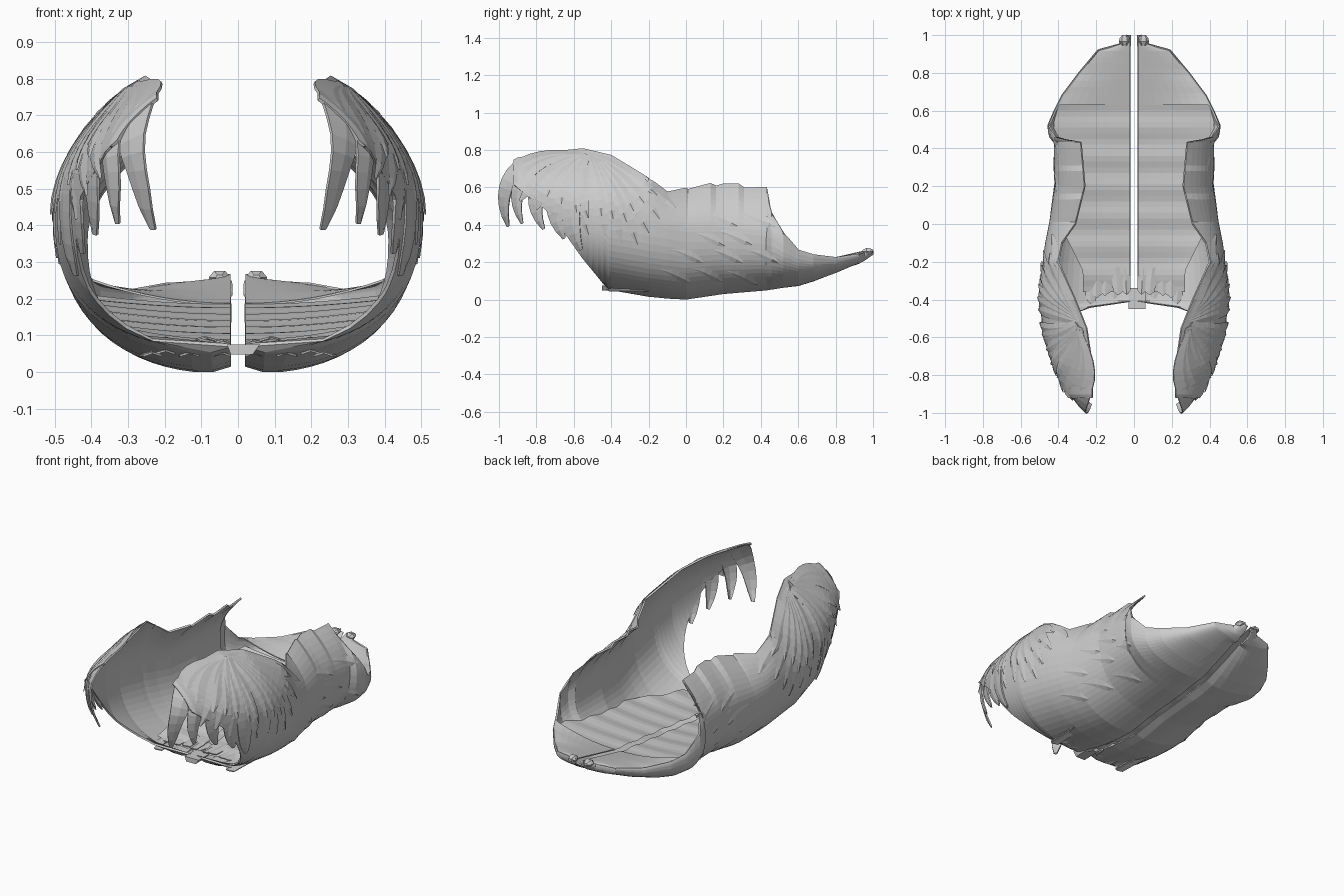
import bpy, math, random
from mathutils import Vector

if "Cube" in bpy.data.objects:
    bpy.data.objects.remove(bpy.data.objects["Cube"])
random.seed(4)

# Stations along the body: y, bottom z, half width, widest z, top edge x, top edge z
ST = [(-1.0, .30, .28, .57, .22, .70), (-.9, .25, .36, .56, .22, .755),
      (-.75, .18, .425, .52, .22, .785), (-.55, .10, .48, .46, .25, .805),
      (-.4, .05, .495, .43, .31, .77), (-.2, .015, .48, .40, .40, .65),
      (-.1, .005, .465, .38, .38, .575), (0, 0, .445, .36, .31, .595),
      (.2, .03, .415, .36, .26, .62), (.43, .05, .42, .34, .28, .59),
      (.46, .055, .445, .33, .41, .46), (.52, .065, .455, .29, .45, .36),
      (.6, .075, .42, .24, .415, .265), (.68, .10, .38, .22, .375, .24),
      (.8, .145, .29, .21, .285, .225), (.92, .195, .19, .235, .185, .242),
      (.95, .21, .08, .24, .075, .25), (1.0, .245, .04, .258, .035, .265)]
# Lower edge of the wall where it rises towards the wing: y, z
LOW = [(-1, .68), (-.9, .60), (-.75, .48), (-.65, .36), (-.55, .22), (-.45, .10), (-.37, 0), (2, 0)]
P = 2.5


def lerp_table(table, y):
    y = min(max(y, table[0][0]), table[-1][0])
    for a, b in zip(table, table[1:]):
        if y <= b[0]:
            k = (y - a[0]) / (b[0] - a[0])
            return [p + (q - p) * k for p, q in zip(a[1:], b[1:])]


def wall_x(y, z):
    b, w, zm, xe, ze = lerp_table(ST, y)
    if z < zm:
        u = min(1, (zm - z) / (zm - b))
        return w * (1 - u ** P) ** (1 / P)
    k = min(1.05, (z - zm) / max(.004, ze - zm))
    return w - (w - xe) * k * k


def on_wall(y, z, off):
    x, zm = wall_x(y, z), lerp_table(ST, y)[2]
    n = Vector((x, 0, (z - zm) * .8)).normalized()
    return Vector((x, y, z)) + n * off


def make(name, verts, faces, thick=0, mirror=True):
    me = bpy.data.meshes.new(name)
    me.from_pydata([tuple(v) for v in verts], [], faces)
    ob = bpy.data.objects.new(name, me)
    bpy.context.collection.objects.link(ob)
    if thick:
        m = ob.modifiers.new("thickness", 'SOLIDIFY')
        m.thickness, m.offset = thick, 0
    if mirror:
        ob.modifiers.new("mirror", 'MIRROR')
    return ob


def grid_faces(rows, cols, base=0):
    return [(base + i * cols + j, base + i * cols + j + 1,
             base + (i + 1) * cols + j + 1, base + (i + 1) * cols + j)
            for i in range(rows - 1) for j in range(cols - 1)]


# Main shell: floor, side wall and wing membrane
ys = sorted(set([-.92 + 1.92 * i / 64 for i in range(65)] + [s[0] for s in ST[1:]]))
NL, NU = 18, 9
verts = []
for y in ys:
    b, w, zm, xe, ze = lerp_table(ST, y)
    low = lerp_table(LOW, y)[0]
    if .0 < y < .43:                        # ragged upper edge
        ze += .022 * ((y * 6.5) % 1) - .01
    t0 = 0
    if low > b:
        t0 = math.acos(min(1, max(0, (zm - low) / (zm - b))) ** (P / 2))
    for i in range(NL):
        t = t0 + (math.pi / 2 - t0) * i / (NL - 1)
        x = max(.02, w * math.sin(t) ** (2 / P))
        z = zm - (zm - b) * max(0, math.cos(t)) ** (2 / P)
        if y < .9:                          # edge beside the gap curls up
            z += .02 * max(0, 1 - (x - .02) / .09) ** 2
        verts.append((x, y, max(z, low) if low > zm else z))
    for i in range(1, NU + 1):
        z0 = max(zm, low)
        z = z0 + (ze - z0) * i / NU
        k = (z - zm) / max(.004, ze - zm)
        verts.append((w - (w - xe) * k * k, y, z))
make("shell", verts, grid_faces(len(ys), NL + NU), .01)


# Feather blades laid on the wall, drawn in side view along a cubic path
def add_blade(vs, fs, path, width, off0, off1, n=9, bend=0):
    base = len(vs)
    a, b, c, d = [Vector(p) for p in path]
    for i in range(n):
        t = i / (n - 1)
        s = 1 - t
        p = a * s**3 + b * 3*s*s*t + c * 3*s*t*t + d * t**3
        g = ((b - a) * s*s + (c - b) * 2*s*t + (d - c) * t*t).normalized()
        side = Vector((-g.y, g.x))
        wd = width * min(1, .45 + 1.3 * t) * (1 - t ** 5 * .85)
        off = off0 + (off1 - off0) * t
        for k, lift in ((-1, 0), (0, .005), (1, .002)):
            q = p + side * k * wd
            vs.append(on_wall(q.x, q.y, off + lift) - Vector((bend * t * t, 0, 0)))
    fs.extend(grid_faces(n, 3, base))


def straight(root, tip, bow=0):
    r, t = Vector(root), Vector(tip)
    d = t - r
    s = Vector((-d.y, d.x)) * bow
    return r, r + d / 3 + s, r + d * 2 / 3 + s, t


# Long free feathers at the wing front, tips curling inwards
vs, fs = [], []
for path, wd, bend in (
        (((-.60, .77), (-.88, .79), (-1.035, .64), (-.95, .395)), .04, .06),
        (((-.58, .77), (-.82, .77), (-.97, .62), (-.875, .41)), .038, .03),
        (((-.56, .77), (-.74, .73), (-.88, .58), (-.76, .38)), .046, .02),
        (((-.54, .77), (-.66, .70), (-.77, .52), (-.65, .33)), .052, .01),
        (((-.53, .77), (-.60, .66), (-.66, .45), (-.56, .27)), .05, 0)):
    add_blade(vs, fs, path, wd, .003, .008, 14, bend)
make("wing_front_feathers", vs, fs, .008)

# Fan of overlapping feathers from the shoulder, in two tiers
tips = [(-.90, .52), (-.81, .47), (-.71, .41), (-.60, .35), (-.52, .33), (-.43, .34), (-.35, .32),
        (-.26, .30), (-.20, .36), (-.13, .42), (-.05, .485)]
vs, fs = [], []
for tier, reach in enumerate((1, .75)):
    for i, tip in enumerate(tips):
        r = Vector((-.52 + .012 * (i - 5), .775 - .004 * abs(i - 5)))
        t = r + (Vector(tip) - r) * reach * random.uniform(.95, 1.02)
        add_blade(vs, fs, straight(r, t, .05 if i > 4 else -.10),
                  .036 - .006 * tier, .004, .009 + .005 * tier)
make("shoulder_fan_feathers", vs, fs)

# Sparse flat contour feathers over the side wall, sloping to the rear
vs, fs = [], []
for r in range(4):
    for c in range(5):
        y = -.36 + c * .19 + (r % 2) * .09 + random.uniform(-.03, .03)
        z = .18 + r * .10 - .03 * c / 5 + random.uniform(-.01, .01)
        b, w, zm, xe, ze = lerp_table(ST, y + .12)
        if z < b + .10 or z > ze - .08 or z > .52 + (y - .05) * .9 or y > .36:
            continue
        add_blade(vs, fs, straight((y, z), (y + .17, z - .07), .04), .03, 0, .006, 6)
make("body_contour_feathers", vs, fs)

# Raised inner floor with a gentle wave, running back to the tail cover
vs, rows, n = [], 34, 8
for i in range(rows):
    y = -.36 + .99 * i / (rows - 1)
    zc = .075 + .11 * i / (rows - 1) + .004 * math.sin(y * 40)
    for j in range(n):
        k = j / (n - 1)
        z = zc + .025 * k * k
        edge = min(wall_x(y, z) - .008, .27 + max(0, y + .25) * .5)
        vs.append((.02 + (edge - .02) * k, y, z))
make("inner_floor", vs, grid_faces(rows, n))

# Upper sheet over the tail
vs, n = [], 9
for i in range(12):
    y = .63 + .35 * i / 11
    b, w, zm, xe, ze = lerp_table(ST, y)
    zc = .185 + .08 * (i / 11)
    for j in range(n):
        k = j / (n - 1)
        vs.append((.02 + (w - .025) * k, y, zc + (ze - .004 - zc) * k * k))
make("tail_cover", vs, grid_faces(12, n), .006)

# Small knobs at the tail end
vs = []
for i, (y, r) in enumerate(((.945, .012), (.965, .03), (.985, .026), (1.0, .012))):
    for k in range(6):
        a = k * math.pi / 3
        vs.append((.05 + r * math.cos(a), y, .258 + .7 * r * math.sin(a)))
fs = [(i * 6 + k, i * 6 + (k + 1) % 6, i * 6 + 6 + (k + 1) % 6, i * 6 + 6 + k)
      for i in range(3) for k in range(6)] + [tuple(range(5, -1, -1)), tuple(range(18, 24))]
make("tail_knob", vs, fs)

# Ragged feather ends at the front of the floor
vs, fs = [], []
for layer in range(2):
    for i in range(5):
        x = .05 + i * .048
        dx, end = random.uniform(-.015, .01), -.37 - .012 * i + random.uniform(-.02, .015)
        z, base = .045 + .035 * layer, len(vs)
        for y, s in ((-.20 - .03 * layer, 0), (-.30, .6), (end, 1)):
            for k in (-1, 0, 1):
                vs.append((max(.02, x + k * .026 + dx * s), y + .02 * abs(k) * s,
                           z + .008 * (k == 0) + .006 * (i % 2)))
        fs += grid_faces(3, 3, base)
make("floor_end_feathers", vs, fs, .006)

# Small bridge piece between the two halves
vs = [(x, y, z) for y, h in ((-.45, .014), (-.34, .012))
      for x, z in ((-.02, .062 - h), (.04, .062 - h), (.06, .062 + h), (-.03, .062 + h))]
make("centre_bridge", vs, [(0, 1, 2, 3), (7, 6, 5, 4), (0, 4, 5, 1), (1, 5, 6, 2),
                           (2, 6, 7, 3), (3, 7, 4, 0)], 0, False)
